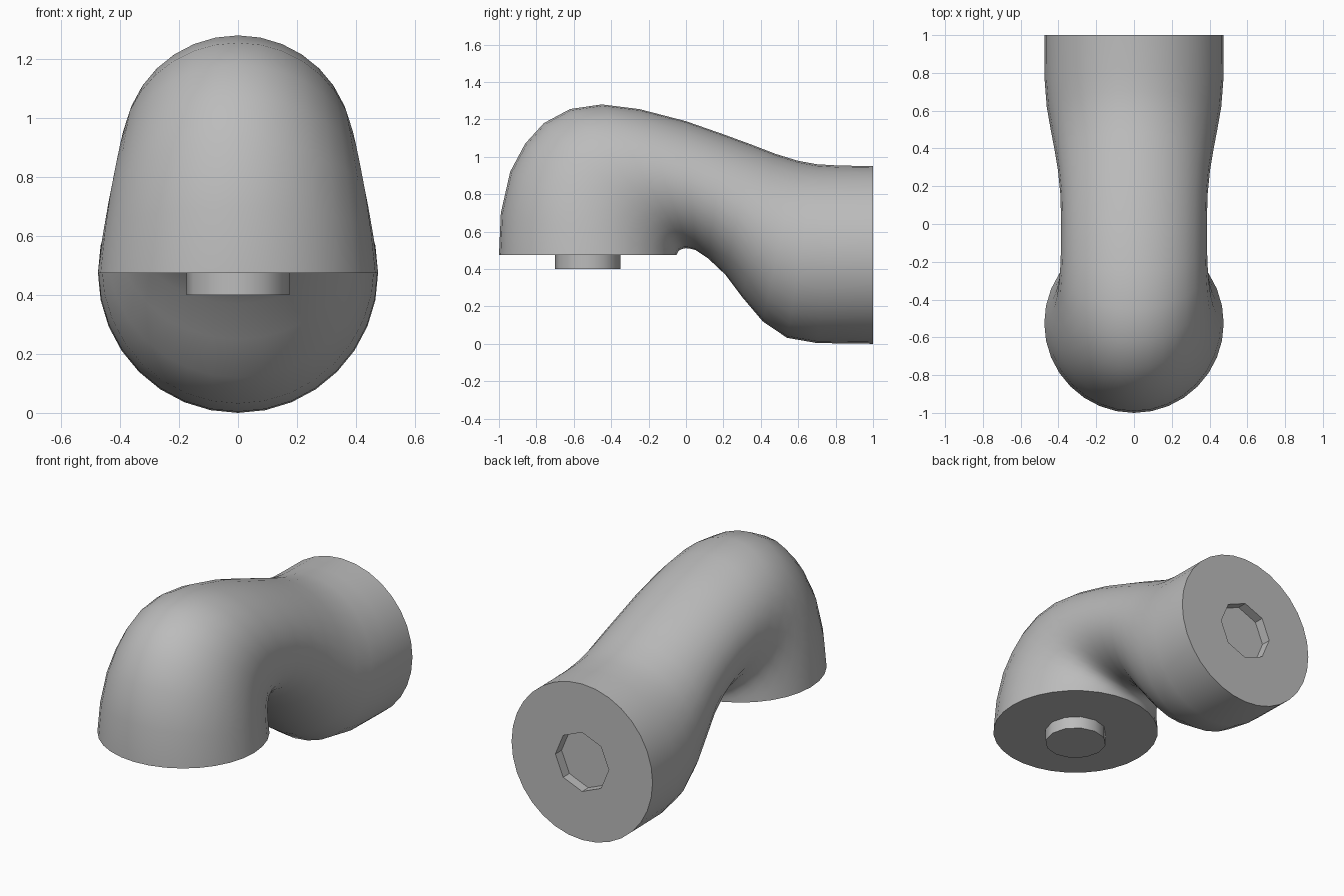
import bpy, bmesh
from math import sin, cos, pi
from mathutils import Vector

if "Cube" in bpy.data.objects:
    bpy.data.objects.remove(bpy.data.objects["Cube"])

grey = bpy.data.materials.new("plain grey")
grey.use_nodes = True
colour = (0.5, 0.5, 0.5, 1)
grey.diffuse_color = colour
grey.node_tree.nodes["Principled BSDF"].inputs["Base Color"].default_value = colour

SEGMENTS = 32
MID = 0.475       # radius of both ends and height of their centres
FOOT_Y = -0.525   # centre of the downward end


def finish(name, bm):
    bmesh.ops.recalc_face_normals(bm, faces=bm.faces)
    mesh = bpy.data.meshes.new(name)
    bm.to_mesh(mesh)
    bm.free()
    mesh.materials.append(grey)
    obj = bpy.data.objects.new(name, mesh)
    bpy.context.collection.objects.link(obj)
    bpy.ops.object.select_all(action='DESELECT')
    obj.select_set(True)
    bpy.context.view_layer.objects.active = obj
    bpy.ops.object.shade_smooth_by_angle(angle=0.7)
    return obj


def loft(bm, rings):
    loops = [[bm.verts.new(p) for p in ring] for ring in rings]
    for a, b in zip(loops, loops[1:]):
        for k in range(len(a)):
            n = (k + 1) % len(a)
            bm.faces.new((a[k], a[n], b[n], b[k]))
    bm.faces.new(loops[0])
    bm.faces.new(loops[-1])


def section(oy, oz, iy, iz, width):
    """Oval between an outer and an inner point of the bend."""
    outer, inner = Vector((0, oy, oz)), Vector((0, iy, iz))
    centre, arm = (outer + inner) / 2, (outer - inner) / 2
    ring = []
    for k in range(SEGMENTS):
        t = 2 * pi * k / SEGMENTS
        p = centre + arm * cos(t)
        p.x = width * sin(t)
        ring.append(p)
    return ring


def octagon(y, radius):
    """Octagon outline with as many points as the tube sections."""
    ring = []
    for k in range(SEGMENTS):
        t = 2 * pi * k / SEGMENTS
        r = radius * cos(pi / 8) / cos(t % (pi / 4) - pi / 8)
        ring.append(Vector((r * sin(t), y, MID + r * cos(t))))
    return ring


# Bent tube: outer y, z, inner y, z, half width
stations = [
    (-1.00, 0.475, -0.05, 0.475, 0.475),
    (-0.99, 0.70, -0.045, 0.488, 0.46),
    (-0.94, 0.92, -0.037, 0.498, 0.44),
    (-0.86, 1.07, -0.028, 0.504, 0.422),
    (-0.76, 1.18, -0.02, 0.507, 0.408),
    (-0.62, 1.255, -0.01, 0.51, 0.397),
    (-0.45, 1.28, 0.0, 0.511, 0.39),
    (-0.25, 1.255, 0.015, 0.51, 0.386),
    (0.00, 1.19, 0.05, 0.502, 0.386),
    (0.20, 1.12, 0.12, 0.455, 0.39),
    (0.35, 1.065, 0.21, 0.37, 0.402),
    (0.48, 1.015, 0.30, 0.25, 0.42),
    (0.60, 0.978, 0.41, 0.12, 0.442),
    (0.70, 0.96, 0.54, 0.032, 0.462),
    (0.82, 0.953, 0.70, 0.004, 0.473),
    (1.00, 0.95, 1.00, 0.0, 0.475),
]
bm = bmesh.new()
loft(bm, [section(*s) for s in stations] + [octagon(1.0, 0.18), octagon(0.94, 0.18)])
finish("bent_tube_with_socket", bm)

# Round peg under the downward end
bm = bmesh.new()
loft(bm, [[(0.175 * sin(pi * k / 6), FOOT_Y + 0.175 * cos(pi * k / 6), z)
           for k in range(12)] for z in (0.4, 0.48)])
finish("round_peg", bm)
